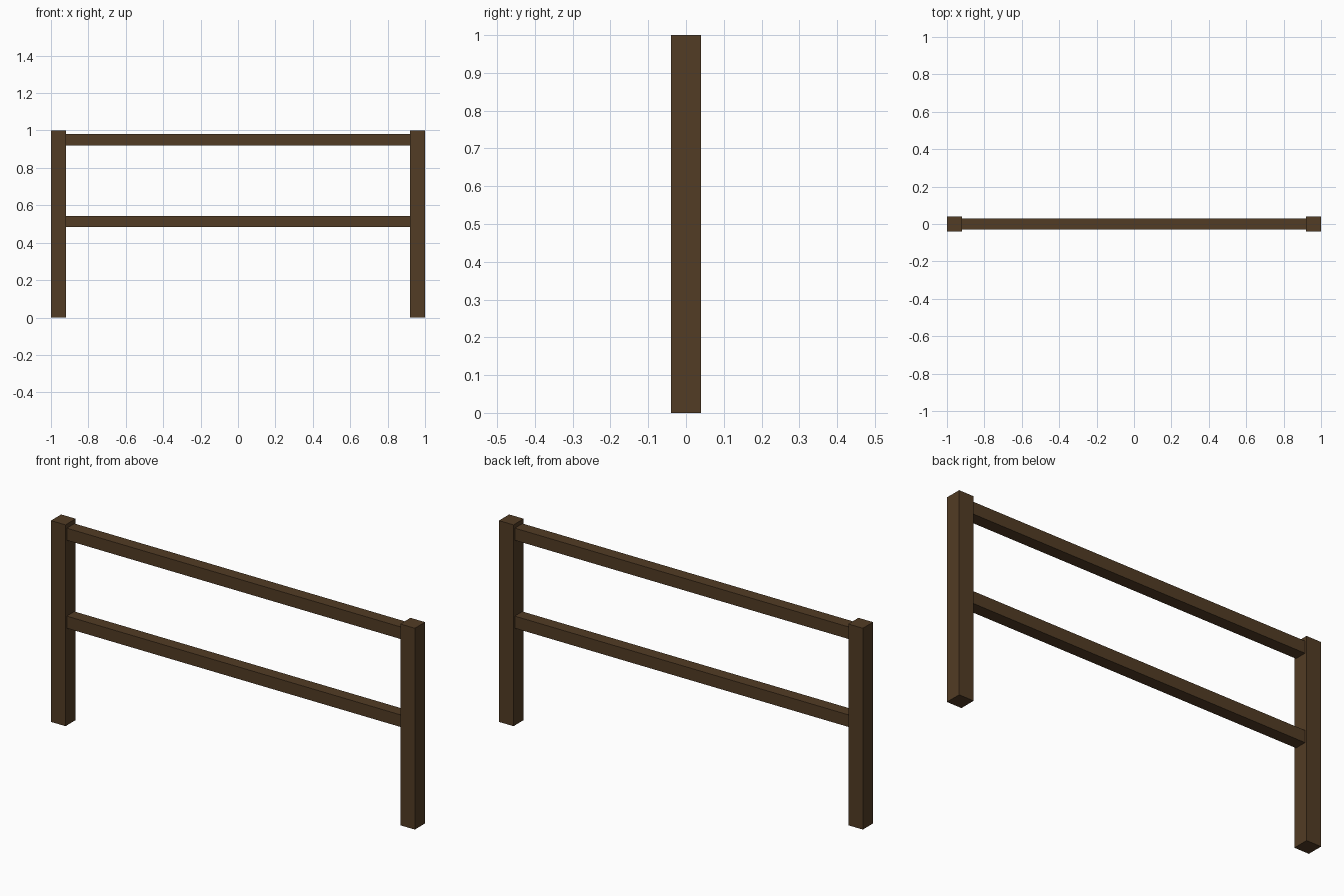
import bpy

if "Cube" in bpy.data.objects:
    bpy.data.objects.remove(bpy.data.objects["Cube"])

wood = bpy.data.materials.new("dark_brown_wood")
wood.diffuse_color = (0.085, 0.045, 0.018, 1.0)
wood.use_nodes = True
wood.node_tree.nodes["Principled BSDF"].inputs["Base Color"].default_value = wood.diffuse_color


def box(name, center, size):
    bpy.ops.mesh.primitive_cube_add(size=1, location=center)
    ob = bpy.context.object
    ob.name = name
    ob.scale = size
    bpy.ops.object.transform_apply(location=False, rotation=False, scale=True)
    ob.data.materials.append(wood)
    return ob


# Square end posts
for side, label in ((-1, "left"), (1, "right")):
    box(label + "_post", (side * 0.96, 0, 0.5), (0.08, 0.08, 1.0))

# Horizontal rails between the posts
for z, label in ((0.95, "upper"), (0.513, "lower")):
    box(label + "_rail", (0, 0, z), (1.84, 0.06, 0.06))
